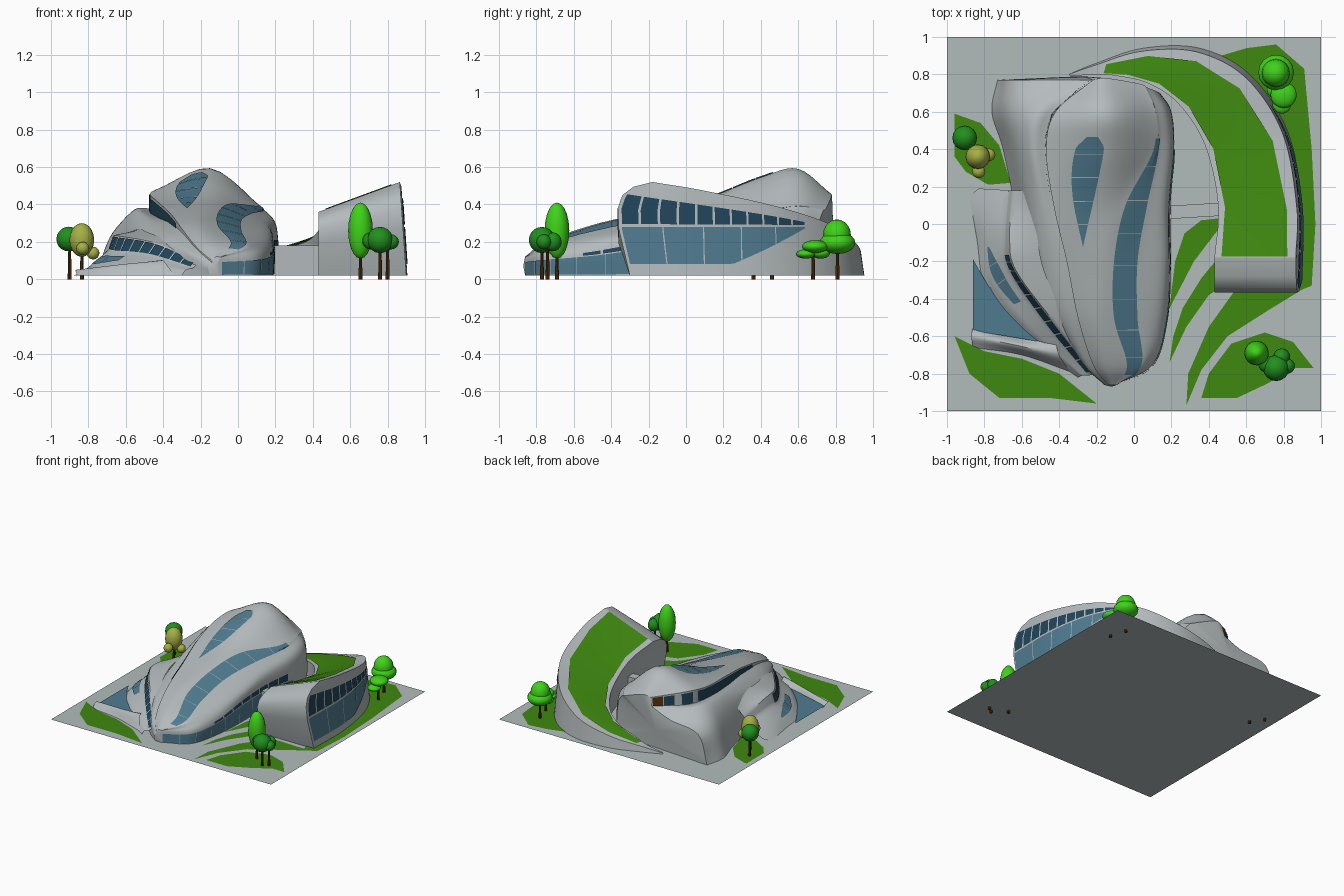
import bpy, bmesh, math
from mathutils import Vector as V

if "Cube" in bpy.data.objects:
    bpy.data.objects.remove(bpy.data.objects["Cube"])

def mat(name, r, g, b):
    m = bpy.data.materials.new(name)
    m.diffuse_color = (r, g, b, 1)
    m.use_nodes = True
    m.node_tree.nodes["Principled BSDF"].inputs["Base Color"].default_value = m.diffuse_color
    return m

PAVE = mat("paving_grey", .45, .50, .50)
SHELL = mat("shell_grey", .46, .50, .51)
LAWN = mat("lawn_green", .05, .25, .005)
GLASS = mat("light_glass", .08, .20, .28)
DARK = mat("dark_glass", .015, .06, .105)
BRIGHT = mat("bright_leaf", .05, .65, .01)
DEEP = mat("deep_leaf", .015, .28, .012)
OLIVE = mat("olive_leaf", .38, .43, .06)
BROWN = mat("brown_wood", .09, .032, .005)

def mesh(name, verts, faces, m, smooth=True):
    me = bpy.data.meshes.new(name)
    me.from_pydata([tuple(v) for v in verts], [], faces)
    me.materials.append(m)
    ob = bpy.data.objects.new(name, me)
    bpy.context.collection.objects.link(ob)
    if smooth:
        bpy.ops.object.select_all(action='DESELECT')
        ob.select_set(True)
        bpy.context.view_layer.objects.active = ob
        bpy.ops.object.shade_smooth_by_angle(angle=math.radians(40))
    return ob

def spline(pts, t):
    """Catmull-Rom through pts, t in 0..len-1"""
    n = len(pts)
    i = max(0, min(n - 2, int(math.floor(t))))
    f = t - i
    b, c = pts[i], pts[i + 1]
    a = pts[i - 1] if i > 0 else b * 2 - c
    d = pts[i + 2] if i + 2 < n else c * 2 - b
    return .5 * (2 * b + (c - a) * f + (2 * a - 5 * b + 4 * c - d) * f * f + (3 * b - a - 3 * c + d) * f ** 3)

def surf(rails, smooth=True):
    rails = [[V(p) for p in r] for r in rails]
    def S(u, v):
        pts = [spline(r, v) for r in rails]
        if smooth:
            return spline(pts, u)
        i = max(0, min(len(pts) - 2, int(u)))
        return pts[i].lerp(pts[i + 1], u - i)
    S.nu, S.nv = len(rails) - 1, len(rails[0]) - 1
    return S

def grid(rows):
    w = len(rows[0])
    verts = [p for r in rows for p in r]
    faces = [(j*w + i, j*w + i + 1, (j+1)*w + i + 1, (j+1)*w + i)
             for j in range(len(rows) - 1) for i in range(w - 1)]
    return verts, faces

def skin(name, S, m=SHELL, ku=5, kv=6):
    rows = [[S(i / ku, j / kv) for i in range(S.nu * ku + 1)] for j in range(S.nv * kv + 1)]
    return mesh(name, *grid(rows), m)

def patch(name, S, v0, v1, lo, hi, n, m, off=.005, gap=.06):
    """Row of n thin panes lying on surface S between the u limits lo(s) and hi(s)"""
    verts, faces = [], []
    e = .01
    for p in range(n):
        rows = []
        for j in range(7):
            s = (p + gap / 2 + (1 - gap) * j / 6) / n
            v = v0 + (v1 - v0) * s
            row = []
            for i in range(6):
                u = lo(s) + (hi(s) - lo(s)) * i / 5
                nor = (S(u + e, v) - S(u - e, v)).cross(S(u, v + e) - S(u, v - e))
                row.append(S(u, v) + nor.normalized() * off)
            rows.append(row)
        vs, fs = grid(rows)
        faces += [tuple(k + len(verts) for k in f) for f in fs]
        verts += vs
    return mesh(name, verts, faces, m)

K = lambda c: (lambda s: c)

# ---- site ----
mesh("paving", [(-1, -1, .02), (1, -1, .02), (1, 1, .02), (-1, 1, .02)], [(0, 1, 2, 3)], PAVE, False)
lawns = {
    "back_right": [(.3, .85), (.6, .94), (.76, .96), (.91, .83), (.95, .4), (.97, 0), (.95, -.33), (.85, -.37), (.6, .5)],
    "strip_inner": [(.45, .03), (.36, .02), (.27, -.05), (.22, -.2), (.19, -.45), (.32, -.2), (.45, -.03)],
    "strip_middle": [(.45, -.18), (.36, -.29), (.26, -.45), (.21, -.6), (.19, -.74), (.28, -.55), (.4, -.38), (.52, -.3)],
    "strip_outer": [(.28, -.97), (.29, -.8), (.4, -.55), (.55, -.34), (.9, -.35), (.72, -.46), (.5, -.6), (.36, -.78)],
    "front_right": [(.36, -.93), (.4, -.8), (.52, -.64), (.7, -.58), (.85, -.63), (.96, -.77), (.85, -.77), (.72, -.85), (.55, -.93)],
    "left": [(-.96, .59), (-.82, .54), (-.72, .42), (-.66, .22), (-.78, .21), (-.9, .28), (-.96, .36)],
    "front_left": [(-.96, -.6), (-.8, -.68), (-.6, -.72), (-.4, -.8), (-.2, -.96), (-.45, -.93), (-.72, -.93), (-.88, -.8)],
}
for k, pts in lawns.items():
    area = sum(a[0]*b[1] - b[0]*a[1] for a, b in zip(pts, pts[1:] + pts[:1]))
    pts = pts if area > 0 else pts[::-1]
    mesh("lawn_" + k, [(x, y, .024) for x, y in pts], [tuple(range(len(pts)))], LAWN, False)

# ---- main hall: rails run back to front, from right ground over the ridge to left ground ----
Y = [.77, .6, .4, .1, -.2, -.5, -.75, -.86]
rail = lambda xs, zs, back=.77: [(x, y, z) for x, y, z in zip(xs, [back] + Y[1:], zs)]
hood_edge = rail([-.22, -.42, -.47, -.43, -.36, -.3, -.22, -.14], [.44, .475, .455, .415, .35, .27, .17, .1])
hood_foot = rail([-.22, -.425, -.47, -.43, -.36, -.3, -.22, -.14], [.37, .37, .36, .33, .3, .25, .16, .09])
hood = surf([
    rail([.12, .18, .2, .18, .19, .17, .1, -.1], [.02] * 8, .71),
    rail([.14, .2, .215, .19, .19, .175, .1, -.1], [.1, .14, .16, .18, .18, .14, .115, .1], .7),
    rail([.12, .18, .2, .17, .16, .13, .07, -.1], [.28, .31, .3, .29, .26, .21, .155, .115], .71),
    rail([.07, .12, .13, .07, .02, .02, .04, -.09], [.36, .385, .36, .345, .31, .25, .18, .12], .73),
    rail([.03, .09, .1, -.05, -.11, -.11, -.04, -.1], [.38, .41, .39, .4, .35, .28, .19, .12], .75),
    rail([-.15, -.15, -.15, -.18, -.2, -.2, -.15, -.12], [.45, .59, .545, .43, .36, .29, .2, .12], .78),
    hood_edge])
clerestory = surf([hood_edge, hood_foot], False)
flank = surf([
    hood_foot,
    rail([-.4, -.53, -.55, -.5, -.45, -.37, -.26, -.15], [.3, .37, .365, .325, .27, .22, .14, .08]),
    rail([-.65, -.67, -.63, -.57, -.52, -.42, -.27, -.16], [.25, .25, .25, .25, .21, .17, .1, .06]),
    rail([-.73, -.76, -.7, -.64, -.6, -.48, -.28, -.15], [.02] * 8)])
skin("hall_hood", hood)
skin("hall_clerestory_wall", clerestory)
skin("hall_left_flank", flank)
# end walls of the hall, fanned from a slightly bulged centre
for name, v, c in (("hall_back_wall", 0, (-.28, .79, .2)), ("hall_nose", 7, (-.12, -.87, .07))):
    ring = [hood(i / 5, v) for i in range(31)] + [flank(i / 5, v) for i in range(16)]
    n = len(ring)
    f = [(n, (i + 1) % n, i) if v == 0 else (n, i, (i + 1) % n) for i in range(n)]
    mesh(name, ring + [V(c)], f, SHELL)
patch("hall_ground_glazing", hood, 2, 6.95, K(.05), K(.85), 9, GLASS, gap=.03)
patch("hall_side_windows", hood, 2.2, 5.2, K(.9), lambda s: 1.3 - .25 * s, 8, DARK, gap=.12)
patch("hall_roof_strip", hood, 1.75, 6.4, K(3.02), K(3.98), 8, GLASS, gap=.02)
patch("hall_skylight", hood, 1.7, 3.75, lambda s: 5.03 + .42 * s * s + .12 * max(0, 1 - s * 8),
      lambda s: 5.45 + .15 * math.sin(math.pi * s) - .12 * max(0, 1 - s * 8), 5, GLASS, gap=.03)
patch("clerestory_glass", clerestory, .35, 4.6, K(.1), K(.95), 1, DARK, off=.008, gap=0)
patch("back_door", clerestory, .05, .33, K(.05), K(.98), 1, BROWN, off=.008, gap=0)

# ---- low pavilion on the left ----
pavilion = surf([
    [(-.55, .18, .27), (-.52, -.05, .27), (-.48, -.25, .25), (-.36, -.52, .2), (-.2, -.8, .08)],
    [(-.65, .18, .17), (-.665, -.08, .23), (-.63, -.25, .23), (-.43, -.52, .19), (-.21, -.8, .09)],
    [(-.67, .18, .12), (-.69, -.08, .16), (-.66, -.25, .15), (-.47, -.53, .13), (-.24, -.81, .06)],
    [(-.83, .19, .04), (-.79, -.1, .07), (-.75, -.32, .07), (-.57, -.55, .08), (-.28, -.81, .05)],
    [(-.88, .15, .02), (-.84, -.08, .02), (-.79, -.36, .02), (-.6, -.6, .02), (-.3, -.82, .02)]], False)
skin("pavilion_roof", pavilion)
patch("pavilion_windows", pavilion, 1.5, 3.95, K(1.1), K(1.95), 10, DARK, gap=.1)
patch("pavilion_rooflight", pavilion, 1.1, 2.55, lambda s: 2.85 - .5 * math.sin(min(1, s * 1.6) * 1.57),
      lambda s: 2.95 - .25 * s * s, 3, GLASS, gap=.03)
mesh("pavilion_floor_glass", [(-.86, -.19, .03), (-.86, -.57, .03), (-.5, -.63, .06), (-.6, -.5, .06), (-.78, -.33, .045)],
     [(0, 1, 2, 3, 4)], GLASS, False)
skin("pavilion_front_lip", surf([
    [(-.86, -.55, .02), (-.62, -.61, .03), (-.42, -.62, .08)],
    [(-.87, -.6, .05), (-.62, -.65, .08), (-.4, -.7, .1)],
    [(-.86, -.66, .02), (-.6, -.7, .02), (-.34, -.79, .02)]]))

# ---- curved wing with planted roof ----
F = [0, .5, .72, .86, .95, 1]                # height levels of the walls
SHIFT = [0, -.06, -.065, -.04, .02, .12]     # rounded front end
inner = [(.43, -.3), (.45, .1), (.38, .42), (.24, .64), (.08, .75), (-.08, .79), (-.2, .8), (-.34, .79)]
outer = [(.9, -.3), (.9, .1), (.82, .5), (.62, .8), (.35, .94), (.05, .94), (-.2, .86), (-.35, .8)]
z_in = [.36, .3, .21, .165, .13, .1, .06, .03]
z_out = [.52, .475, .39, .29, .18, .11, .06, .03]

def wall(pts, zs, k, lean):
    r = []
    for i, ((x, y), z) in enumerate(zip(pts, zs)):
        w = lean * F[k] * (1 - i / 7)
        r.append((x - w, y + (SHIFT[k] if i == 0 else -w * i / 3), .02 + (z - .02) * F[k]))
    return r

wing = surf([wall(inner, z_in, k, 0) for k in range(6)] +
            [wall(outer, z_out, k, .035) for k in reversed(range(6))], False)
skin("wing_body", wing, ku=1, kv=8)
mesh("wing_front_end", *grid([[wing(k, 0), wing(11 - k, 0)] for k in range(6)]), SHELL)
patch("wing_roof_lawn", wing, .02, 5.7, K(5.09), lambda s: 5.9 - .15 * s, 1, LAWN, gap=0)

def at_height(z, t):
    """u position on the outer wall for a given height"""
    f = (z - .02) / (wing(6, t).z - .02)
    for k in range(5):
        if f <= F[k + 1]:
            return 11 - k - (f - F[k]) / (F[k + 1] - F[k])
    return 6.05

T0, T1 = .03, 2.45
tt = lambda s: T0 + (T1 - T0) * s
patch("wing_upper_windows", wing, T0, T1, lambda s: at_height(.455 - .15 * s, tt(s)),
      lambda s: at_height(.295 - .005 * s, tt(s)), 11, DARK, gap=.13)
patch("wing_lower_glazing", wing, T0, T1, lambda s: at_height(.28, tt(s)),
      lambda s: at_height(.08 + max(0, s - .55) * .43, tt(s)), 5, GLASS, gap=.03)

# link between hall and wing
bpy.ops.mesh.primitive_cube_add(size=1, location=(.32, .07, .1), rotation=(0, 0, .06))
link = bpy.context.object
link.name = "link_bridge"
link.scale = (.3, .07, .16)
link.data.materials.append(SHELL)

# ---- trees ----
def crown(name, loc, r, m):
    bpy.ops.mesh.primitive_uv_sphere_add(segments=16, ring_count=10, location=loc)
    o = bpy.context.object
    o.name, o.scale = name, r
    o.data.materials.append(m)
    bpy.ops.object.shade_smooth()

def trunk(name, x, y, h):
    bpy.ops.mesh.primitive_cone_add(vertices=8, radius1=.011, radius2=.007, depth=h, location=(x, y, h / 2))
    o = bpy.context.object
    o.name = name
    o.data.materials.append(BROWN)

for i, (x, y, z, r, rz, m) in enumerate([
        (.655, -.69, .26, .066, .15, BRIGHT),
        (.76, -.77, .21, .07, .07, DEEP), (.71, -.75, .205, .045, .045, DEEP), (.82, -.76, .2, .04, .04, DEEP), (.79, -.71, .2, .045, .05, DEEP),
        (.76, .81, .195, .095, .06, BRIGHT), (.758, .807, .235, .075, .085, BRIGHT),
        (.8, .69, .175, .07, .035, BRIGHT), (.79, .64, .135, .05, .025, BRIGHT), (.76, .72, .14, .05, .03, BRIGHT),
        (-.905, .46, .215, .066, .066, DEEP),
        (-.835, .36, .21, .066, .09, OLIVE), (-.775, .37, .14, .034, .034, OLIVE), (-.83, .28, .165, .035, .035, OLIVE)]):
    crown("tree_crown_%d" % i, (x, y, z), (r, r, rz), m)
for i, (x, y, h) in enumerate([(.655, -.69, .15), (.76, -.77, .17), (.8, -.74, .18), (.76, .81, .18),
                               (.8, .68, .16), (-.9, .46, .17), (-.835, .36, .15)]):
    trunk("tree_trunk_%d" % i, x, y, h)
